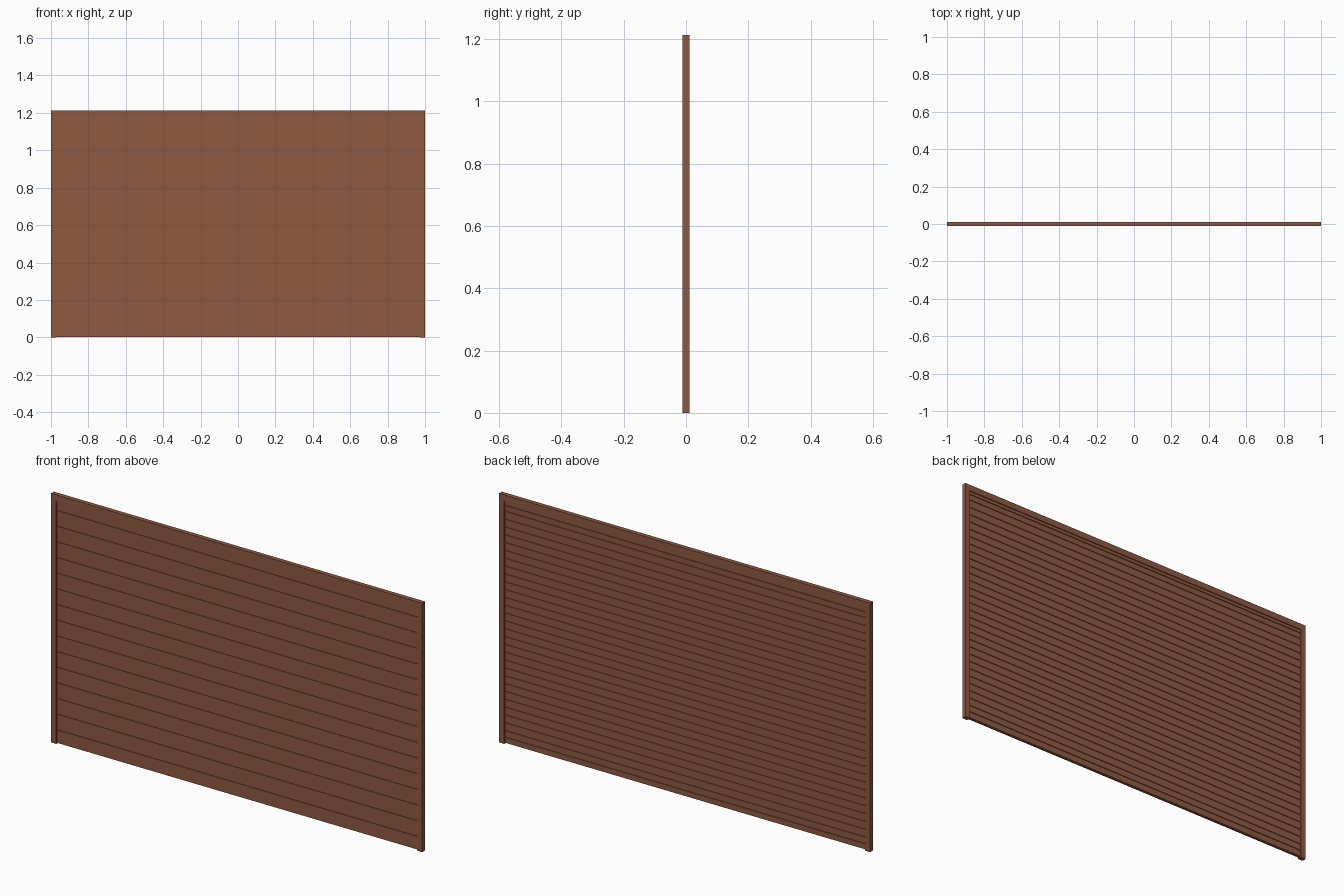
import bpy, bmesh

if "Cube" in bpy.data.objects:
    bpy.data.objects.remove(bpy.data.objects["Cube"])

W, H, D = 2.0, 1.213, 0.022      # overall size
POST = 0.028                     # post face width
PITCH = 0.0763                   # board height
FRONT, BACK = -0.0065, 0.0065    # board faces, recessed between the posts

wood = bpy.data.materials.new("brown wood")
wood.diffuse_color = (0.275, 0.102, 0.054, 1)
wood.use_nodes = True
wood.node_tree.nodes["Principled BSDF"].inputs["Base Color"].default_value = wood.diffuse_color


def add_object(name, bm):
    bmesh.ops.recalc_face_normals(bm, faces=bm.faces)
    me = bpy.data.meshes.new(name)
    bm.to_mesh(me)
    bm.free()
    me.materials.append(wood)
    ob = bpy.data.objects.new(name, me)
    bpy.context.collection.objects.link(ob)
    return ob


def box(name, x0, x1, y0, y1, z0, z1):
    bm = bmesh.new()
    bmesh.ops.create_cube(bm, size=1)
    for v in bm.verts:
        v.co.x = x0 if v.co.x < 0 else x1
        v.co.y = y0 if v.co.y < 0 else y1
        v.co.z = z0 if v.co.z < 0 else z1
    return add_object(name, bm)


def board(name, z0, z1):
    """Tongue board: thin groove at the front joint, ribs on the back."""
    g, f, b = 0.004, 0.003, 0.004            # groove width and depths
    mid, r = (z0 + z1) / 2, 0.004            # back groove at mid height
    profile = [(FRONT + f, z0), (FRONT + f, z0 + g), (FRONT, z0 + g), (FRONT, z1),
               (BACK - b, z1), (BACK - b, z1 - r), (BACK, z1 - r),
               (BACK, mid + r), (BACK - b, mid + r), (BACK - b, mid - r),
               (BACK, mid - r), (BACK, z0 + r), (BACK - b, z0 + r), (BACK - b, z0)]
    bm = bmesh.new()
    x = W / 2 - POST
    face = bm.faces.new([bm.verts.new((-x, y, z)) for y, z in profile])
    ext = bmesh.ops.extrude_face_region(bm, geom=[face], use_keep_orig=True)
    verts = [e for e in ext["geom"] if isinstance(e, bmesh.types.BMVert)]
    bmesh.ops.translate(bm, verts=verts, vec=(2 * x, 0, 0))
    return add_object(name, bm)


# side posts
box("post_left", -W / 2, -W / 2 + POST, -D / 2, D / 2, 0, H)
box("post_right", W / 2 - POST, W / 2, -D / 2, D / 2, 0, H)

# top rail, capping both faces of the top board
box("top_rail", -W / 2 + POST, W / 2 - POST, -D / 2, D / 2, H - 0.03, H)

# stacked boards, the bottom one slightly shorter
edges = [0.002] + [0.067 + PITCH * i for i in range(15)] + [H - 0.02]
for i, (a, b) in enumerate(zip(edges, edges[1:])):
    board(f"board_{i + 1:02d}", a, b)
